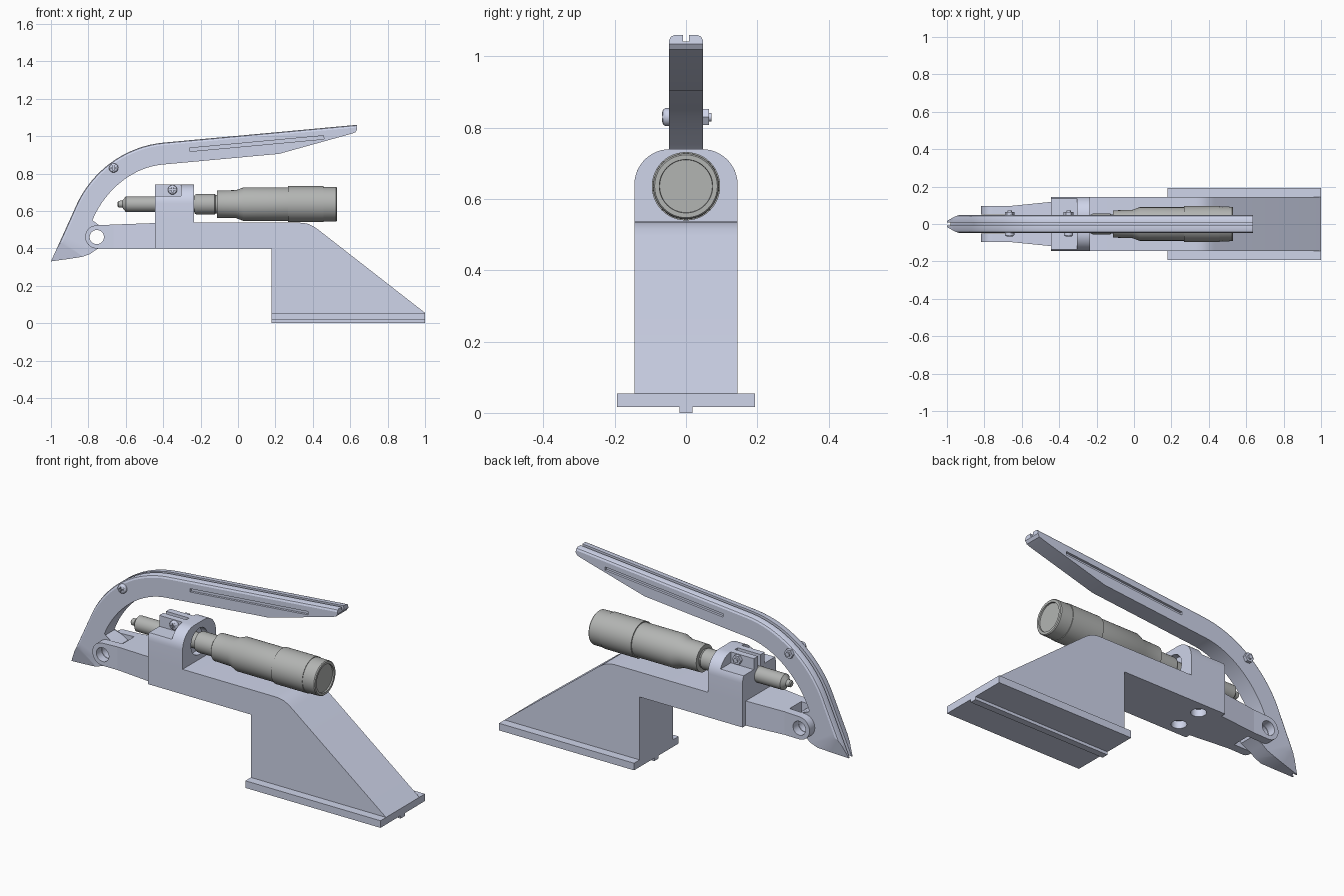
import bpy, bmesh
from math import sin, cos, pi, radians, sqrt
from mathutils import Vector, Matrix

if "Cube" in bpy.data.objects:
    bpy.data.objects.remove(bpy.data.objects["Cube"])

def material(name, c):
    m = bpy.data.materials.new(name)
    m.diffuse_color = (*c, 1)
    m.use_nodes = True
    m.node_tree.nodes["Principled BSDF"].inputs["Base Color"].default_value = m.diffuse_color
    return m

PAINT = material("pale_blue", (0.62, 0.66, 0.82))
STEEL = material("steel_grey", (0.45, 0.46, 0.45))

def finish(name, bm, mat=PAINT):
    bmesh.ops.recalc_face_normals(bm, faces=bm.faces)
    me = bpy.data.meshes.new(name)
    bm.to_mesh(me)
    bm.free()
    me.materials.append(mat)
    ob = bpy.data.objects.new(name, me)
    bpy.context.collection.objects.link(ob)
    return ob

def loft(name, rings, mat=PAINT, tweak=None):
    bm = bmesh.new()
    vs = [[bm.verts.new(p) for p in r] for r in rings]
    n = len(vs[0])
    for a, b in zip(vs, vs[1:]):
        for i in range(n):
            j = (i + 1) % n
            bm.faces.new((a[i], a[j], b[j], b[i]))
    bm.faces.new(vs[0])
    bm.faces.new(vs[-1])
    if tweak:
        tweak(bm)
    return finish(name, bm, mat)

def prism_y(name, pts, y0, y1, mat=PAINT):
    return loft(name, [[(x, y, z) for x, z in pts] for y in (y0, y1)], mat)

def prism_x(name, pts, x0, x1, mat=PAINT):
    return loft(name, [[(x, y, z) for y, z in pts] for x in (x0, x1)], mat)

def box(name, x0, x1, y0, y1, z0, z1, mat=PAINT):
    return prism_y(name, [(x0, z0), (x1, z0), (x1, z1), (x0, z1)], y0, y1, mat)

def circle(cx, cz, r, n=32, a0=0.0, a1=2 * pi, closed=True):
    d = n if closed else n - 1
    return [(cx + r * cos(a0 + (a1 - a0) * i / d), cz + r * sin(a0 + (a1 - a0) * i / d)) for i in range(n)]

def cut(ob, *cutters):
    for c in cutters:
        m = ob.modifiers.new("cut", 'BOOLEAN')
        m.operation, m.solver, m.object = 'DIFFERENCE', 'EXACT', c
        bpy.context.view_layer.objects.active = ob
        bpy.ops.object.modifier_apply(modifier=m.name)
        bpy.data.objects.remove(c)

# base plate with locating key
box("base_plate", 0.18, 1, -0.193, 0.193, 0.016, 0.055)
box("base_key", 0.18, 1, -0.018, 0.018, 0, 0.016)

# main body: arm and sloping leg, two screw recesses underneath
body = prism_y("body", [(-0.445, 0.4), (0.18, 0.4), (0.18, 0.055), (1, 0.055), (0.43, 0.499), (0.406, 0.516),
                        (0.38, 0.529), (0.355, 0.535), (0.33, 0.537), (-0.445, 0.537)], -0.145, 0.145)
for s in (-1, 1):
    cut(body, loft("recess", [[(x, y, z) for x, y in circle(-0.34, 0.073 * s, 0.038)] for z in (0.35, 0.44)]))

# clamp: rounded rear half with bore, front half with split ears
AZ = 0.636
arc = circle(0.045, 0.64, 0.1, 14, 0, pi / 2, False)
half = [(0.145, 0.537)] + arc
rear = prism_x("clamp_rear", half + [(-y, z) for y, z in reversed(half)], -0.305, -0.235)
cut(rear, prism_x("bore", circle(0, AZ, 0.072), -0.27, -0.2))
half = [(0.145, 0.537)] + [p for p in arc if p[1] < 0.678] + \
       [(0.045 + sqrt(0.01 - 0.0016), 0.68), (0.047, 0.68), (0.047, 0.74), (0.012, 0.74), (0.012, 0.65)]
prism_x("clamp_front", half + [(-y, z) for y, z in reversed(half)], -0.445, -0.305)

# tapered neck and fork arms
loft("fork_neck", [[(x, -w, 0.4), (x, w, 0.4), (x, w, t), (x, -w, t)]
                   for x, w, t in ((-0.445, 0.118, 0.535), (-0.665, 0.096, 0.527))])
PX, PZ = -0.755, 0.46
pivot = lambda: prism_y("pivot_cutter", circle(PX, PZ, 0.038), -0.2, 0.2)
for s in (-1, 1):
    pts = [(-0.665, 0.4), (-0.665, 0.527)] + circle(PX, 0.461, 0.062, 20, pi / 2, 1.5 * pi, False)
    cut(prism_y("fork_arm_" + ("front" if s < 0 else "back"), pts, 0.05 * s, 0.096 * s), pivot())

# lever: grooved section lofted through outer/inner point pairs
def bez(p, t):
    u = 1 - t
    return tuple(u**3 * a + 3 * u * u * t * b + 3 * u * t * t * c + t**3 * d for a, b, c, d in zip(*p))

outer_c = [(-0.86, 0.64), (-0.785, 0.80), (-0.62, 0.943), (-0.4, 0.965)]
inner_c = [(-0.78, 0.545), (-0.72, 0.70), (-0.57, 0.835), (-0.4, 0.848)]
hub = [(-0.965, 0.335), (-0.9, 0.344), (-0.83, 0.355), (-0.79, 0.37), (-0.76, 0.392), (-0.705, 0.42),
       (-0.69, 0.46), (-0.70, 0.5), (-0.74, 0.522), (-0.783, 0.535)]
steps = [0, 0.107, 0.214, 0.32, 0.43, 0.57, 0.64, 0.71, 0.82, 0.93]
pairs = [((-1 + 0.14 * t, 0.33 + 0.31 * t), h) for t, h in zip(steps, hub)]
pairs += [(bez(outer_c, i / 18), bez(inner_c, i / 18)) for i in range(19)]
pairs += [((0.2, 1.02), (0.22, 0.905)), ((0.6, 1.057), (0.605, 1.012)),
          ((0.62, 1.0585), (0.627, 1.02)), ((0.635, 1.06), (0.637, 1.035))]
W, G = 0.047, 0.009
section = [(W, 0.014), (W - 0.005, 0.004), (W - 0.014, 0), (G, 0), (G, 0.018)]
section = section + [(-y, d) for y, d in reversed(section)]
rings = []
for o, i in pairs:
    o, i = Vector(o), Vector(i)
    n = (i - o).normalized()
    ring = [(i.x, W, i.y)]
    for y, d in section:
        p = o + n * d
        ring.append((p.x, y, p.y))
    rings.append(ring + [(i.x, -W, i.y)])

def sharpen_tip(bm):
    bmesh.ops.recalc_face_normals(bm, faces=bm.faces)
    for s in (-1, 1):
        a, b, c = (Vector(p) for p in ((-1, 0.016 * s, 0.33), (-0.95, W * s, 0.447), (-0.83, W * s, 0.355)))
        n = (b - a).cross(c - a)
        if n.y * s < 0:
            n = -n
        bmesh.ops.bisect_plane(bm, geom=bm.verts[:] + bm.edges[:] + bm.faces[:], plane_co=a, plane_no=n,
                               clear_outer=True)
        bmesh.ops.holes_fill(bm, edges=[e for e in bm.edges if e.is_boundary], sides=0)

lever = loft("lever", rings, tweak=sharpen_tip)
cut(lever, pivot())
for s in (-1, 1):
    slot = box("slot", -0.36, 0.36, s * 0.034, s * 0.08, -0.009, 0.009)
    slot.matrix_world = Matrix.Translation((0.1, 0, 0.96)) @ Matrix.Rotation(-0.092, 4, 'Y')
    bpy.context.view_layer.update()
    cut(lever, slot)

# cross screws with hexagon nuts
for name, x, z in (("lever_screw", -0.665, 0.83), ("clamp_screw", -0.35, 0.713)):
    head = loft(name + "_head", [[(px, y, pz) for px, pz in circle(x, z, r, 24)]
                                 for y, r in ((-0.046, 0.025), (-0.058, 0.025), (-0.064, 0.021), (-0.067, 0.014))])
    cut(head, box("c", x - 0.015, x + 0.015, -0.08, -0.058, z - 0.003, z + 0.003),
        box("c", x - 0.003, x + 0.003, -0.08, -0.058, z - 0.015, z + 0.015))
    prism_y(name + "_shank", circle(x, z, 0.012, 20), -0.05, 0.072)
    prism_y(name + "_nut", circle(x, z, 0.026, 6), 0.046, 0.064)

# micrometer turned along x
prof = [(-0.643, 0.012), (-0.638, 0.018), (-0.618, 0.019), (-0.6, 0.042), (-0.232, 0.042), (-0.232, 0.05),
        (-0.222, 0.055), (-0.125, 0.055), (-0.12, 0.05), (-0.113, 0.05), (-0.113, 0.073), (-0.01, 0.075),
        (0.03, 0.09), (0.267, 0.09), (0.267, 0.096), (0.457, 0.096), (0.457, 0.093), (0.525, 0.092),
        (0.53, 0.088), (0.53, 0.075), (0.522, 0.074)]
loft("micrometer", [[(x, y, z) for y, z in circle(0, AZ, r, 48)] for x, r in prof], STEEL)

# smooth shading with sharp edges kept
for ob in bpy.context.scene.objects:
    ob.data.shade_smooth()
    ob.data.set_sharp_from_angle(angle=radians(25))
